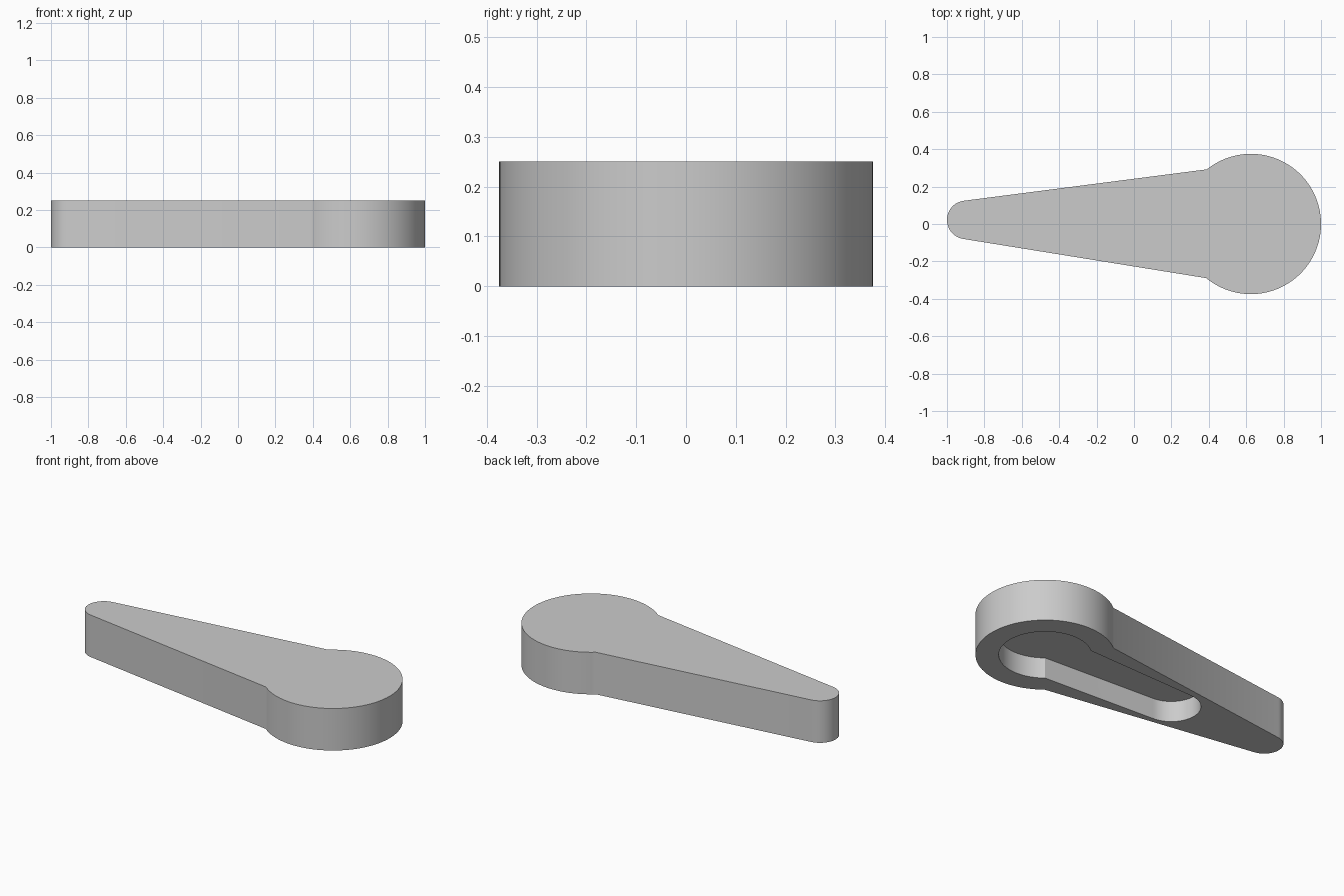
import bpy
import bmesh
from math import cos, sin, radians

cube = bpy.data.objects.get("Cube")
if cube:
    bpy.data.objects.remove(cube, do_unlink=True)

grey = bpy.data.materials.new("light grey")
grey.use_nodes = True
colour = (0.6, 0.6, 0.6, 1)
grey.diffuse_color = colour
grey.node_tree.nodes["Principled BSDF"].inputs["Base Color"].default_value = colour


def arc(cx, cy, r, start, end, steps):
    angles = [radians(start + (end - start) * i / steps) for i in range(steps + 1)]
    return [(cx + r * cos(a), cy + r * sin(a)) for a in angles]


def prism(name, outline, bottom, top):
    bm = bmesh.new()
    base = bm.faces.new([bm.verts.new((x, y, bottom)) for x, y in outline])
    extruded = bmesh.ops.extrude_face_region(bm, geom=[base])["geom"]
    verts = [g for g in extruded if isinstance(g, bmesh.types.BMVert)]
    bmesh.ops.translate(bm, verts=verts, vec=(0, 0, top - bottom))
    bmesh.ops.recalc_face_normals(bm, faces=bm.faces)
    mesh = bpy.data.meshes.new(name)
    bm.to_mesh(mesh)
    bm.free()
    mesh.materials.append(grey)
    obj = bpy.data.objects.new(name, mesh)
    bpy.context.collection.objects.link(obj)
    return obj


# Round hub running into a tapered arm with a rounded tip
lever = prism("lever_body",
              arc(0.625, 0, 0.375, -129.5, 128.8, 72)
              + arc(-0.897, 0.022, 0.103, 97.2, 261, 24), 0, 0.25)

# Keyhole-shaped recess in the underside
recess = prism("recess_cutter",
               arc(0.625, 0, 0.25, -130, 130, 64)
               + arc(-0.255, 0.008, 0.16, 92, 268, 32), -0.1, 0.125)
recess.hide_render = True

cut = lever.modifiers.new("recess", 'BOOLEAN')
cut.operation = 'DIFFERENCE'
cut.solver = 'EXACT'
cut.object = recess
bpy.ops.object.select_all(action='DESELECT')
lever.select_set(True)
bpy.context.view_layer.objects.active = lever
bpy.ops.object.modifier_apply(modifier=cut.name)
bpy.data.objects.remove(recess, do_unlink=True)

bpy.ops.object.shade_smooth_by_angle(angle=radians(30))
